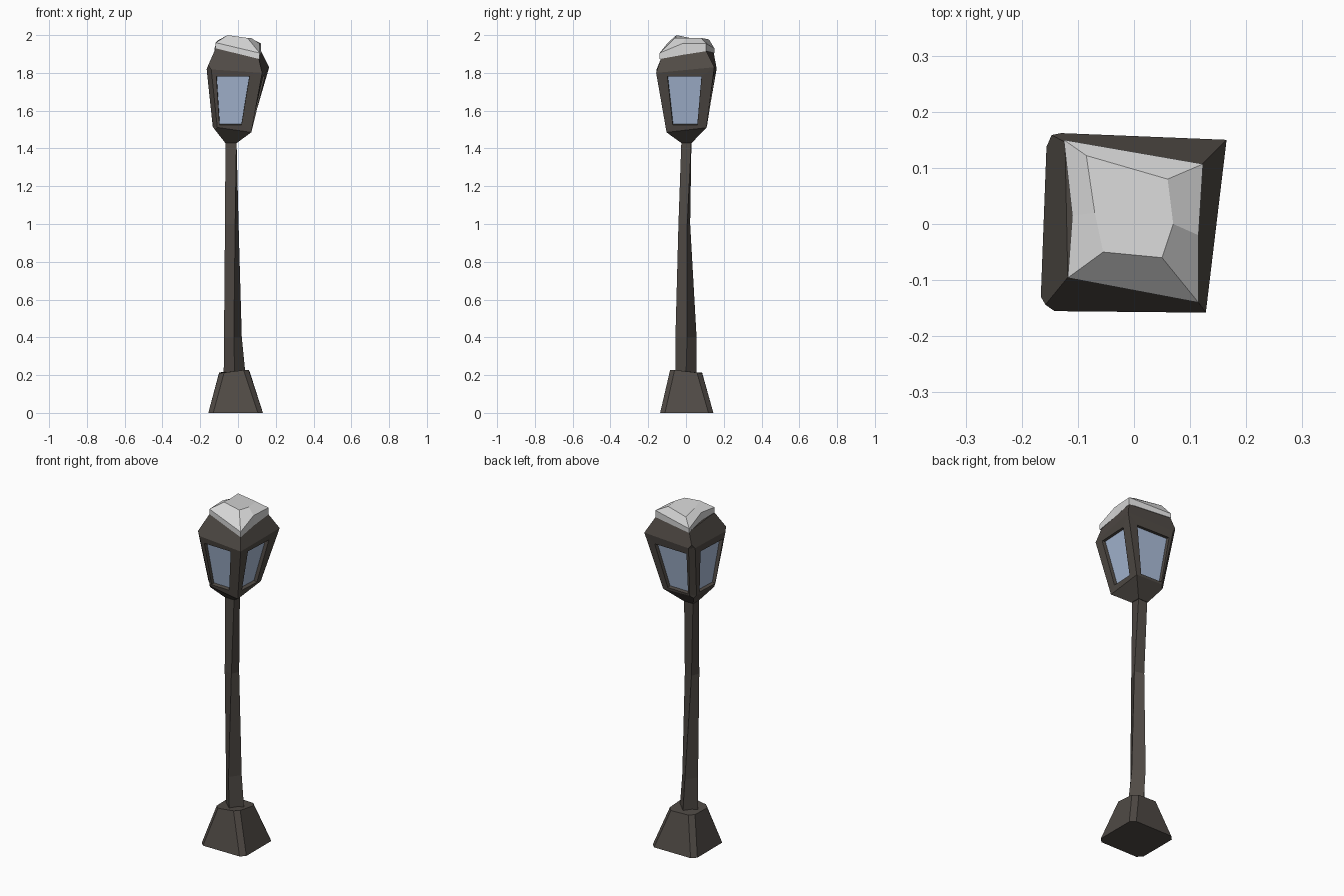
import bpy
import bmesh

if "Cube" in bpy.data.objects:
    bpy.data.objects.remove(bpy.data.objects["Cube"], do_unlink=True)


def material(name, red, green, blue):
    mat = bpy.data.materials.new(name)
    mat.use_nodes = True
    color = (red, green, blue, 1)
    mat.diffuse_color = color
    for node in mat.node_tree.nodes:
        if node.type == "BSDF_PRINCIPLED":
            node.inputs["Base Color"].default_value = color
    return mat


iron = material("dark iron", 0.08, 0.069, 0.06)
glass = material("blue glass", 0.4, 0.5, 0.68)
cap_gray = material("light gray cap", 0.68, 0.68, 0.68)


def box_ring(left, right, front, back, z, twist=0):
    """Four corners inside a box, counter-clockwise from front left.

    A twist of 0 gives the box itself, 0.5 a diamond touching its sides.
    """
    def mix(a, b):
        return a + (b - a) * twist
    return [(left, mix(front, back), z), (mix(right, left), front, z),
            (right, mix(back, front), z), (mix(left, right), back, z)]


def loft(rings):
    """Closed skin through rings that share a vertex count."""
    bm = bmesh.new()
    loops = [[bm.verts.new(point) for point in ring] for ring in rings]
    count = len(loops[0])
    for low, high in zip(loops, loops[1:]):
        for i in range(count):
            j = (i + 1) % count
            bm.faces.new((low[i], low[j], high[j], high[i]))
    bm.faces.new(loops[0][::-1])
    bm.faces.new(loops[-1])
    bm.normal_update()
    return bm, loops


def chamfer(bm, low, high, corners, width):
    """Cut the upright edges between two rings at the given corners."""
    edges = [bm.edges.get((low[i], high[i])) for i in corners]
    bmesh.ops.bevel(bm, geom=edges, offset=width, segments=1,
                    profile=0.5, affect="EDGES")
    bm.normal_update()


def add_window(bm, wall, top, bottom):
    """Cut a recessed pane whose side limits are given at top and bottom."""
    normal = wall.normal.copy()
    center = wall.calc_center_median()
    depth_axis = 0 if abs(normal.x) > abs(normal.y) else 1
    side_axis = 1 - depth_axis
    bmesh.ops.inset_individual(bm, faces=[wall], thickness=0.04, use_even_offset=True)
    middle = wall.calc_center_median()
    for vert in wall.verts:
        is_high = vert.co.z > middle.z
        limits = top if is_high else bottom
        vert.co[side_axis] = limits[int(vert.co[side_axis] > middle[side_axis])]
        vert.co.z = 1.78 if is_high else 1.525
        # Keep the opening on the plane of the wall
        vert.co[depth_axis] -= normal.dot(vert.co - center) / normal[depth_axis]
    bm.normal_update()
    bmesh.ops.inset_individual(bm, faces=[wall], thickness=0.001, depth=-0.02)
    wall.material_index = 1


def finish(bm, name, *mats):
    bmesh.ops.recalc_face_normals(bm, faces=bm.faces[:])
    mesh = bpy.data.meshes.new(name)
    bm.to_mesh(mesh)
    bm.free()
    for mat in mats:
        mesh.materials.append(mat)
    obj = bpy.data.objects.new(name, mesh)
    bpy.context.collection.objects.link(obj)


# Base: crooked tapered block with cut corners
bm, loops = loft([
    box_ring(-0.157, 0.132, -0.137, 0.145, 0),
    [(-0.1, -0.08, 0.21), (0.055, -0.085, 0.23), (0.065, 0.085, 0.21), (-0.1, 0.085, 0.215)],
])
chamfer(bm, loops[0], loops[1], range(4), 0.025)
finish(bm, "base", iron)

# Post: bent and twisted, narrowing upward
bm, loops = loft([
    box_ring(-0.076, 0.042, -0.057, 0.056, 0.18, 0.5),
    box_ring(-0.074, 0.02, -0.056, 0.056, 0.4, 0.45),
    box_ring(-0.069, 0.003, -0.04, 0.022, 1, 0.25),
    box_ring(-0.066, -0.008, -0.024, 0.029, 1.45),
])
finish(bm, "post", iron)

# Lantern: neck, flared body and sloping roof
bm, loops = loft([
    box_ring(-0.068, -0.005, -0.026, 0.031, 1.43),
    [(-0.135, -0.1, 1.515), (0.07, -0.103, 1.485), (0.072, 0.108, 1.51), (-0.125, 0.108, 1.515)],
    [(-0.167, -0.155, 1.82), (0.128, -0.158, 1.8), (0.165, 0.15, 1.83), (-0.155, 0.163, 1.82)],
    [(-0.118, -0.095, 1.93), (0.11, -0.133, 1.875), (0.12, 0.105, 1.92), (-0.123, 0.146, 1.91)],
])
chamfer(bm, loops[1], loops[2], (0, 3), 0.025)

# Window panes: one recess in each wall, with its side limits
walls = [f for f in bm.faces
         if 1.6 < f.calc_center_median().z < 1.75 and f.calc_area() > 0.03]
front = min(walls, key=lambda f: f.normal.y)
back = max(walls, key=lambda f: f.normal.y)
right = min(walls, key=lambda f: f.normal.x)
left = max(walls, key=lambda f: f.normal.x)
add_window(bm, front, (-0.114, 0.06), (-0.098, 0.018))
add_window(bm, back, (-0.11, 0.1), (-0.092, 0.042))
add_window(bm, left, (-0.098, 0.082), (-0.07, 0.06))
add_window(bm, right, (-0.11, 0.085), (-0.08, 0.058))
finish(bm, "lantern", iron, glass)

# Roof cap: thin uneven rim rising to a faceted crown
plan = [(-0.118, -0.096), (0.115, -0.14), (0.115, -0.02),
        (0.123, 0.107), (-0.125, 0.15), (-0.11, 0.015)]
under = (1.93, 1.873, 1.895, 1.915, 1.905, 1.915)
rim = (1.96, 1.905, 1.955, 1.955, 1.93, 1.97)
crown = [(-0.055, -0.05, 2), (0.05, -0.06, 1.985), (0.07, 0, 1.985),
         (0.06, 0.08, 1.985), (-0.085, 0.122, 1.977), (-0.07, 0.02, 1.985)]
bm, loops = loft([
    [(x, y, z) for (x, y), z in zip(plan, under)],
    [(x, y, z) for (x, y), z in zip(plan, rim)],
    crown,
])
finish(bm, "roof_cap", cap_gray)
